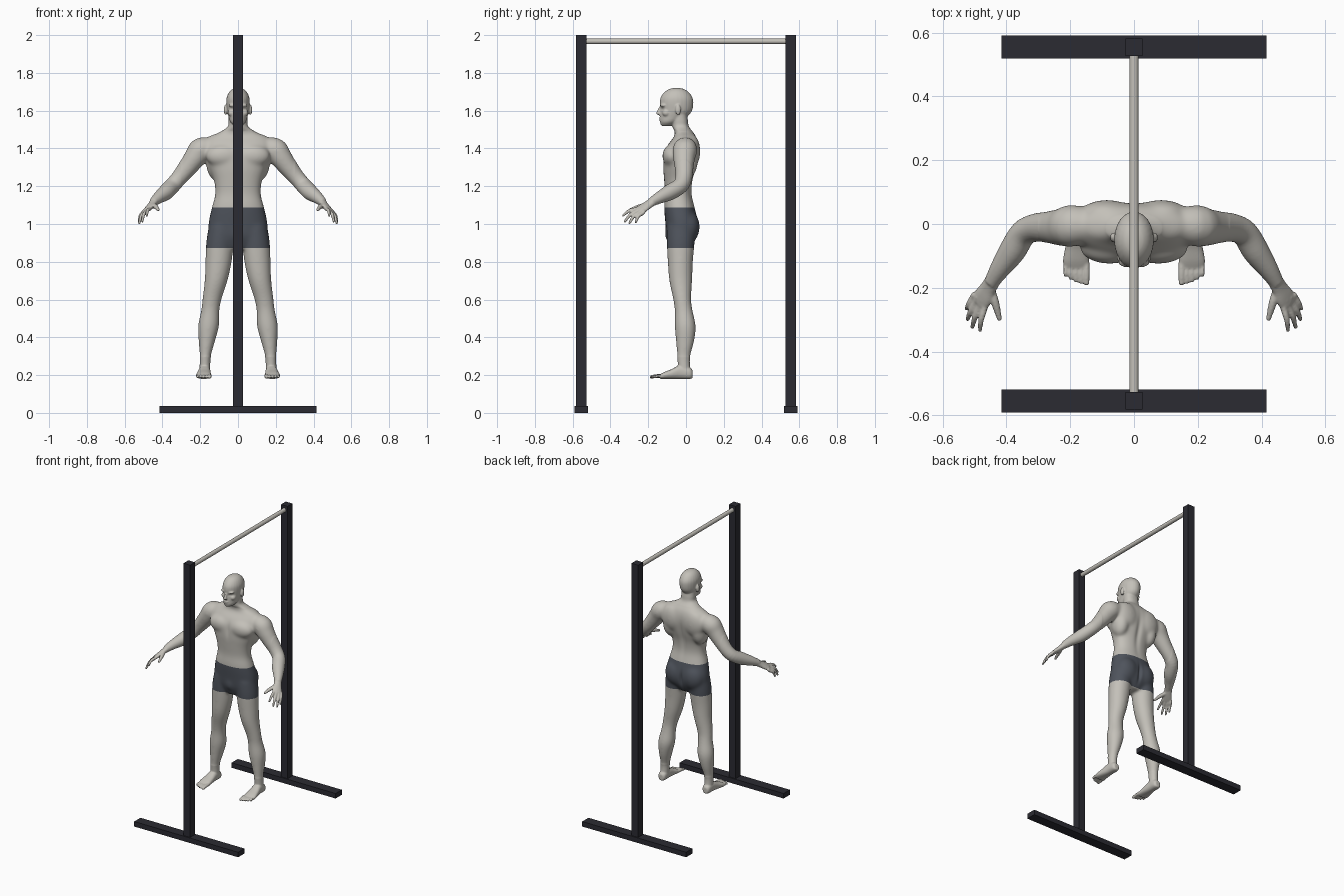
import bpy, bmesh
from math import cos, sin, pi, exp
from mathutils import Vector, Matrix

cube = bpy.data.objects.get("Cube")
if cube:
    bpy.data.objects.remove(cube)

X, Y, Z = Vector((1, 0, 0)), Vector((0, 1, 0)), Vector((0, 0, 1))


def material(name, rgb):
    m = bpy.data.materials.new(name)
    m.use_nodes = True
    m.diffuse_color = (*rgb, 1)
    m.node_tree.nodes["Principled BSDF"].inputs["Base Color"].default_value = (*rgb, 1)
    return m


pale = material("pale grey", (0.55, 0.53, 0.485))
slate = material("slate grey", (0.078, 0.088, 0.108))
dark = material("dark frame", (0.024, 0.024, 0.032))


def add(name, bm, *mats):
    mesh = bpy.data.meshes.new(name)
    bm.to_mesh(mesh)
    bm.free()
    for m in mats:
        mesh.materials.append(m)
    ob = bpy.data.objects.new(name, mesh)
    bpy.context.collection.objects.link(ob)
    return ob


def box(name, centre, size, mat):
    bm = bmesh.new()
    bmesh.ops.create_cube(bm, size=1, matrix=Matrix.LocRotScale(Vector(centre), None, Vector(size)))
    return add(name, bm, mat)


def spline(rows, steps=4):
    """Smooth curve through rows of numbers."""
    rows = [Vector(r) for r in rows]
    out = []
    for i in range(len(rows) - 1):
        b, c = rows[i], rows[i + 1]
        a = rows[max(i - 1, 0)]
        d = rows[min(i + 2, len(rows) - 1)]
        for k in range(steps):
            t = k / steps
            out.append(b + (c - a) * (t / 2) + (a * 2 - b * 5 + c * 4 - d) * (t * t / 2)
                       + (b * 3 - a - c * 3 + d) * (t ** 3 / 2))
    return out + [rows[-1]]


def loft(bm, rows, axes=None, side=X, s=1, power=2, sides=24):
    """Skin rings given as x, y, z, half width, half depth; s = -1 mirrors."""
    rows = spline(rows)
    pts = [Vector((r[0] * s, r[1], r[2])) for r in rows]
    rings = []
    for i, (p, r) in enumerate(zip(pts, rows)):
        if axes:
            u, v = axes
        else:
            t = (pts[min(i + 1, len(pts) - 1)] - pts[max(i - 1, 0)]).normalized()
            w = Vector((side.x * s, side.y, side.z))
            u = (w - t * w.dot(t)).normalized()
            v = t.cross(u)
        ring = []
        for k in range(sides):
            c, q = cos(2 * pi * k / sides), sin(2 * pi * k / sides)
            cu = abs(c) ** (2 / power) * (1 if c > 0 else -1)
            cv = abs(q) ** (2 / power) * (1 if q > 0 else -1)
            ring.append(bm.verts.new(p + u * (cu * r[3]) + v * (cv * r[4])))
        rings.append(ring)
    for a, b in zip(rings, rings[1:]):
        for k in range(sides):
            n = (k + 1) % sides
            bm.faces.new((a[k], a[n], b[n], b[k]))
    bm.faces.new(rings[0])
    bm.faces.new(rings[-1])


def ball(bm, centre, radii):
    bmesh.ops.create_uvsphere(bm, u_segments=20, v_segments=12, radius=1,
                              matrix=Matrix.LocRotScale(Vector(centre), None, Vector(radii)))


def digit(bm, points, s):
    loft(bm, [(*p, r, r) for p, r in points], side=Vector((1, 1, -0.5)), s=s, sides=12)
    p, r = points[-1]
    ball(bm, (p[0] * s, p[1], p[2]), (r, r, r))


bm = bmesh.new()

# Torso and neck
loft(bm, [(0, -.03, .865, .05, .05), (0, -.022, .93, .145, .08), (0, -.022, 1.0, .157, .087),
          (0, -.035, 1.09, .138, .081), (0, -.04, 1.16, .121, .071), (0, -.04, 1.23, .128, .076),
          (0, -.033, 1.3, .154, .088), (0, -.025, 1.37, .175, .092), (0, -.015, 1.42, .18, .081),
          (0, -.005, 1.46, .16, .06), (0, -.01, 1.485, .1, .049), (0, -.028, 1.515, .055, .044),
          (0, -.032, 1.55, .05, .042), (0, -.035, 1.59, .05, .04)], (X, Y), power=2.3)
ball(bm, (0, -.068, .95), (.045, .045, .06))

# Head and face
loft(bm, [(0, -.1, 1.52, .02, .028), (0, -.087, 1.54, .041, .051), (0, -.065, 1.57, .051, .073),
          (0, -.052, 1.6, .058, .084), (0, -.05, 1.64, .062, .089), (0, -.05, 1.67, .06, .084),
          (0, -.05, 1.697, .048, .065), (0, -.05, 1.714, .03, .04), (0, -.05, 1.721, .008, .01)],
     (X, Y))
loft(bm, [(0, -.132, 1.622, .007, .008), (0, -.142, 1.602, .008, .01),
          (0, -.147, 1.585, .013, .011), (0, -.138, 1.577, .011, .008)], (X, Y), sides=12)
ball(bm, (0, -.132, 1.561), (.019, .011, .006))
ball(bm, (0, -.131, 1.551), (.016, .011, .006))
ball(bm, (0, -.12, 1.532), (.021, .015, .014))

for s in (1, -1):
    # Face, chest, back and hip masses
    ball(bm, (s * .024, -.118, 1.628), (.026, .018, .01))
    ball(bm, (s * .033, -.104, 1.588), (.021, .022, .02))
    ball(bm, (s * .066, -.042, 1.604), (.009, .015, .028))
    ball(bm, (s * .076, -.074, 1.36), (.095, .052, .062))
    ball(bm, (s * .115, -.005, 1.33), (.055, .068, .1))
    ball(bm, (s * .085, .032, 1.385), (.085, .044, .09))
    ball(bm, (s * .068, .01, .985), (.08, .063, .09))

    # Arm
    loft(bm, [(.11, -.002, 1.40, .045, .045), (.19, -.005, 1.395, .066, .066),
              (.225, -.01, 1.355, .06, .06), (.262, -.01, 1.305, .052, .052),
              (.31, -.012, 1.245, .044, .044), (.348, -.03, 1.203, .042, .042),
              (.382, -.085, 1.168, .042, .042), (.42, -.14, 1.14, .032, .032),
              (.448, -.185, 1.115, .023, .023)], side=Vector((.03, .033, -.015)), s=s)

    # Hand, fingers and thumb
    loft(bm, [(.44, -.172, 1.122, .025, .021), (.456, -.2, 1.102, .027, .018),
              (.472, -.227, 1.085, .033, .015), (.486, -.25, 1.07, .032, .011)],
         side=Vector((.03, .033, -.015)), s=s)
    for knuckle, tip in (((.468, -.26, 1.08), (.483, -.333, 1.045)),
                         ((.483, -.257, 1.07), (.507, -.323, 1.014)),
                         ((.496, -.245, 1.062), (.522, -.299, 1.005)),
                         ((.505, -.23, 1.057), (.524, -.266, 1.01))):
        k, t = Vector(knuckle), Vector(tip)
        back = k - (t - k) * .3
        digit(bm, [(back, .0095), (k, .0105), ((k + t) / 2 + Vector((.004, -.004, .008)), .0092),
                   (t, .0068)], s)
    digit(bm, [((.45, -.2, 1.1), .012), ((.436, -.245, 1.092), .013), ((.422, -.297, 1.075), .008)], s)

    # Leg
    loft(bm, [(.085, -.025, .99, .07, .075), (.096, -.028, .9, .073, .074), (.103, -.03, .8, .07, .067),
              (.116, -.028, .7, .061, .061), (.138, -.02, .6, .051, .048), (.147, -.012, .54, .049, .048),
              (.156, -.004, .46, .056, .056), (.165, -.005, .38, .044, .049),
              (.173, -.012, .3, .03, .035), (.175, -.011, .25, .028, .032),
              (.176, -.008, .205, .029, .036)], (X, Y), s=s)
    ball(bm, (s * .142, -.045, .59), (.028, .022, .032))

    # Foot and toes
    loft(bm, [(.176, .035, .205, .016, .02), (.176, .02, .21, .028, .03), (.177, -.03, .216, .031, .036),
              (.18, -.08, .205, .037, .025), (.182, -.115, .198, .041, .018),
              (.181, -.138, .192, .039, .012)], (X, Z), s=s, power=2.4)
    for i in range(5):
        x, r = .149 + i * .0165, (.0105 if i == 0 else .0082 - i * .0003)
        end = -.184 + .0015 * i * i
        digit(bm, [((x, -.12, .196), r), ((x, -.155, .195), r), ((x, end, .19), r * .9)], s)

# Fuse the masses into one smooth skin
bmesh.ops.recalc_face_normals(bm, faces=bm.faces)
body = add("body", bm, pale)
remesh = body.modifiers.new("fuse", 'REMESH')
remesh.mode = 'VOXEL'
remesh.voxel_size = .0042
soften = body.modifiers.new("soften", 'SMOOTH')
soften.factor = .5
soften.iterations = 4
deps = bpy.context.evaluated_depsgraph_get()
skin = bpy.data.meshes.new_from_object(body.evaluated_get(deps))
body.modifiers.clear()
bm = bmesh.new()
bm.from_mesh(skin)

# Blend the muscle masses of the trunk, shoulders and legs
trunk = [v for v in bm.verts if .3 < v.co.z < 1.49 and abs(v.co.x) < .3]
for _ in range(45):
    bmesh.ops.smooth_vert(bm, verts=trunk, factor=.5, use_axis_x=True, use_axis_y=True, use_axis_z=True)

# Soft hollows: breastbone, spine, seat cleft, eyes
hollows = [((0, -.13, 1.35), (.016, .05, .05), .006),
           ((0, .06, 1.27), (.02, .05, .12), -.01),
           ((0, .07, .965), (.012, .05, .055), -.014)]
hollows += [((s * .025, -.13, 1.608), (.012, .03, .008), .005) for s in (1, -1)]
for v in bm.verts:
    for c, r, push in hollows:
        d = sum(((v.co[i] - c[i]) / r[i]) ** 2 for i in range(3))
        if d < 9:
            v.co.y += push * exp(-d)

# Shorts: cut waistband and hem, then colour the band between
HEM, WAIST = .873, 1.088
for z in (HEM, WAIST):
    bmesh.ops.bisect_plane(bm, geom=bm.verts[:] + bm.edges[:] + bm.faces[:], dist=1e-5,
                           plane_co=(0, 0, z), plane_no=Z)
for f in bm.faces:
    c = f.calc_center_median()
    f.material_index = int(HEM < c.z < WAIST and abs(c.x) < .3)
    f.smooth = True
skin.materials.clear()
skin.materials.append(pale)
skin.materials.append(slate)
bm.to_mesh(skin)
bm.free()
body.data = skin

# Frame: two posts on cross feet, joined by a round bar
for name, y in (("front", -.555), ("back", .555)):
    box(name + "_post", (0, y, 1), (.053, .055, 2), dark)
    box(name + "_base", (0, y, .018), (.83, .071, .036), dark)
bm = bmesh.new()
bmesh.ops.create_cone(bm, cap_ends=True, segments=24, radius1=.0145, radius2=.0145, depth=1.06,
                      matrix=Matrix.Translation((0, 0, 1.967)) @ Matrix.Rotation(pi / 2, 4, 'X'))
for f in bm.faces:
    f.smooth = len(f.verts) == 4
add("top_bar", bm, pale)
